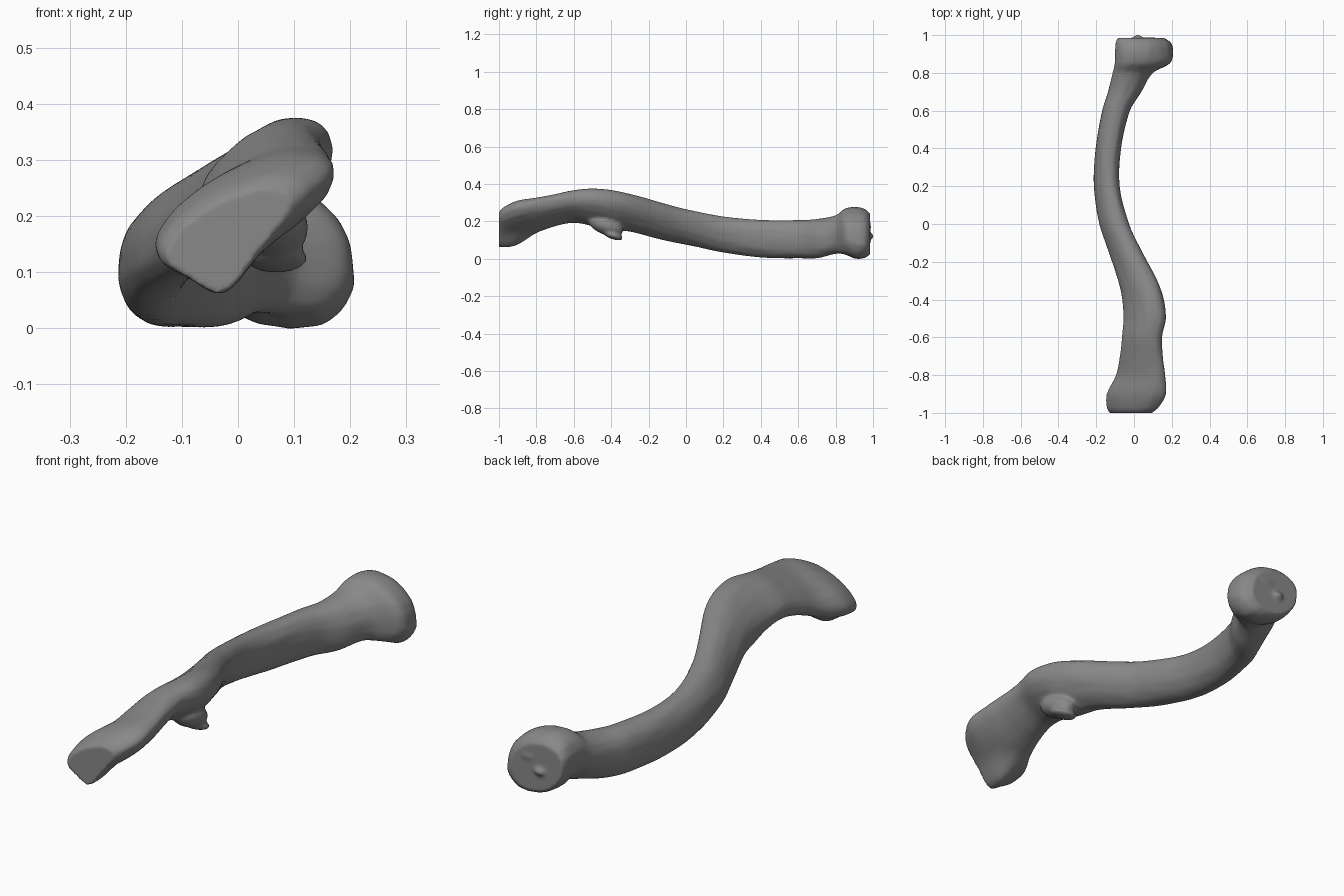
import bpy, bmesh, math
from mathutils import Vector, Matrix, Euler, noise

if "Cube" in bpy.data.objects:
    bpy.data.objects.remove(bpy.data.objects["Cube"])

SEGS, STEPS = 64, 10

# Sections along the shaft: y, x min, x max, z min, z max, tilt of the oval, squareness
SECTIONS = [
    (-1.00, -0.13, 0.095, 0.105, 0.25, 0.64, 1.0),
    (-0.975, -0.144, 0.125, 0.105, 0.275, 0.62, 1.0),
    (-0.90, -0.144, 0.168, 0.115, 0.31, 0.60, 1.0),
    (-0.80, -0.096, 0.166, 0.14, 0.327, 0.58, 1.0),
    (-0.70, -0.074, 0.154, 0.175, 0.346, 0.52, 1.02),
    (-0.60, -0.064, 0.149, 0.193, 0.367, 0.48, 1.05),
    (-0.50, -0.056, 0.168, 0.175, 0.376, 0.46, 1.08),
    (-0.40, -0.064, 0.158, 0.152, 0.367, 0.45, 1.06),
    (-0.30, -0.084, 0.123, 0.145, 0.347, 0.44, 1.03),
    (-0.15, -0.134, 0.044, 0.107, 0.306, 0.42, 1.0),
    (0.00, -0.184, -0.026, 0.075, 0.265, 0.36, 0.97),
    (0.20, -0.212, -0.076, 0.034, 0.226, 0.24, 0.94),
    (0.40, -0.203, -0.068, 0.008, 0.208, 0.12, 0.9),
    (0.60, -0.169, -0.021, 0.002, 0.207, 0.04, 0.88),
    (0.70, -0.138, 0.039, 0.004, 0.211, -0.05, 0.88),
    (0.80, -0.114, 0.10, 0.026, 0.232, -0.15, 0.88),
    (0.85, -0.104, 0.19, 0.022, 0.268, -0.26, 0.92),
    (0.91, -0.10, 0.206, 0.000, 0.277, -0.28, 0.92),
    (0.96, -0.097, 0.195, 0.006, 0.264, -0.28, 0.92),
    (0.985, -0.088, 0.16, 0.025, 0.24, -0.28, 0.92),
]


def slope(i):
    a, b = SECTIONS[max(i - 1, 0)], SECTIONS[min(i + 1, len(SECTIONS) - 1)]
    return [(q - p) / (b[0] - a[0]) for p, q in zip(a, b)]


def between(i, t):
    """Smooth (Hermite) blend between section i and i + 1."""
    a, b = SECTIONS[i], SECTIONS[i + 1]
    h = b[0] - a[0]
    t2, t3 = t * t, t ** 3
    return [(2 * t3 - 3 * t2 + 1) * p + (t3 - 2 * t2 + t) * h * m
            + (3 * t2 - 2 * t3) * q + (t3 - t2) * h * n
            for p, q, m, n in zip(a, b, slope(i), slope(i + 1))]


def soft(v, power):
    return math.copysign(abs(v) ** power, v)


def add_ring(bm, row):
    y, x0, x1, z0, z1, tilt, power = row
    phi = math.asin(tilt)
    # Share of the lower corner that the outer end grows
    corner = min(max((-0.78 - y) / 0.16, 0), 1)
    corner = corner * corner * (3 - 2 * corner)
    ring = []
    for k in range(SEGS):
        a = 2 * math.pi * k / SEGS
        ca, sa = math.cos(a), math.sin(a)
        rough = (1 + 0.02 * noise.noise(Vector((ca * 2.5, y * 4, sa * 2.5)))
                 + 0.02 * noise.noise(Vector((ca * 6, y * 9, sa * 6))))
        x = (x0 + x1) / 2 + (x1 - x0) / 2 * soft(ca, power) * rough
        up = soft(math.sin(a + phi), power)
        z = (z0 + z1) / 2 + (z1 - z0) / 2 * up * rough
        below = min(max(-math.sin(a + phi * 0.3) * 2, 0), 1)
        z -= 0.055 * corner * below * math.exp(-((x + 0.025) / 0.055) ** 2)
        ring.append(bm.verts.new((x, y, max(z, 0.0))))
    return ring


def add_lump(bm, center, size, turn=(0, 0, 0)):
    m = (Matrix.Translation(center) @ Euler([math.radians(d) for d in turn]).to_matrix().to_4x4()
         @ Matrix.Diagonal((*size, 1)))
    bmesh.ops.create_uvsphere(bm, u_segments=24, v_segments=16, radius=1, matrix=m)


bm = bmesh.new()

# Curved shaft with both flat ends
rows = [between(i, s / STEPS) for i in range(len(SECTIONS) - 1) for s in range(STEPS)]
rings = [add_ring(bm, r) for r in rows + [list(SECTIONS[-1])]]
for r0, r1 in zip(rings, rings[1:]):
    for k in range(SEGS):
        j = (k + 1) % SEGS
        bm.faces.new((r0[k], r0[j], r1[j], r1[k]))
bm.faces.new(rings[0])
bm.faces.new(rings[-1])

# Spur under the outer bend and its root
add_lump(bm, (0.068, -0.39, 0.125), (0.056, 0.055, 0.02), (-18, 0, 0))
add_lump(bm, (0.065, -0.43, 0.18), (0.06, 0.10, 0.05), (-22, 0, 0))

# Small nubs on the inner end face
add_lump(bm, (0.02, 0.984, 0.12), (0.026, 0.018, 0.018))
add_lump(bm, (0.08, 0.976, 0.17), (0.05, 0.014, 0.014))

bmesh.ops.recalc_face_normals(bm, faces=bm.faces)
mesh = bpy.data.meshes.new("collar_bone")
bm.to_mesh(mesh)
bm.free()
bone = bpy.data.objects.new("collar_bone", mesh)
bpy.context.collection.objects.link(bone)

# Dark grey surface
grey = bpy.data.materials.new("dark_grey")
grey.diffuse_color = (0.25, 0.25, 0.25, 1)
grey.use_nodes = True
grey.node_tree.nodes["Principled BSDF"].inputs["Base Color"].default_value = grey.diffuse_color
mesh.materials.append(grey)

# Fuse everything into one smooth skin
fuse = bone.modifiers.new("fuse", 'REMESH')
fuse.mode = 'VOXEL'
fuse.voxel_size = 0.008
fuse.use_smooth_shade = True
relax = bone.modifiers.new("relax", 'SMOOTH')
relax.factor = 0.5
relax.iterations = 3
